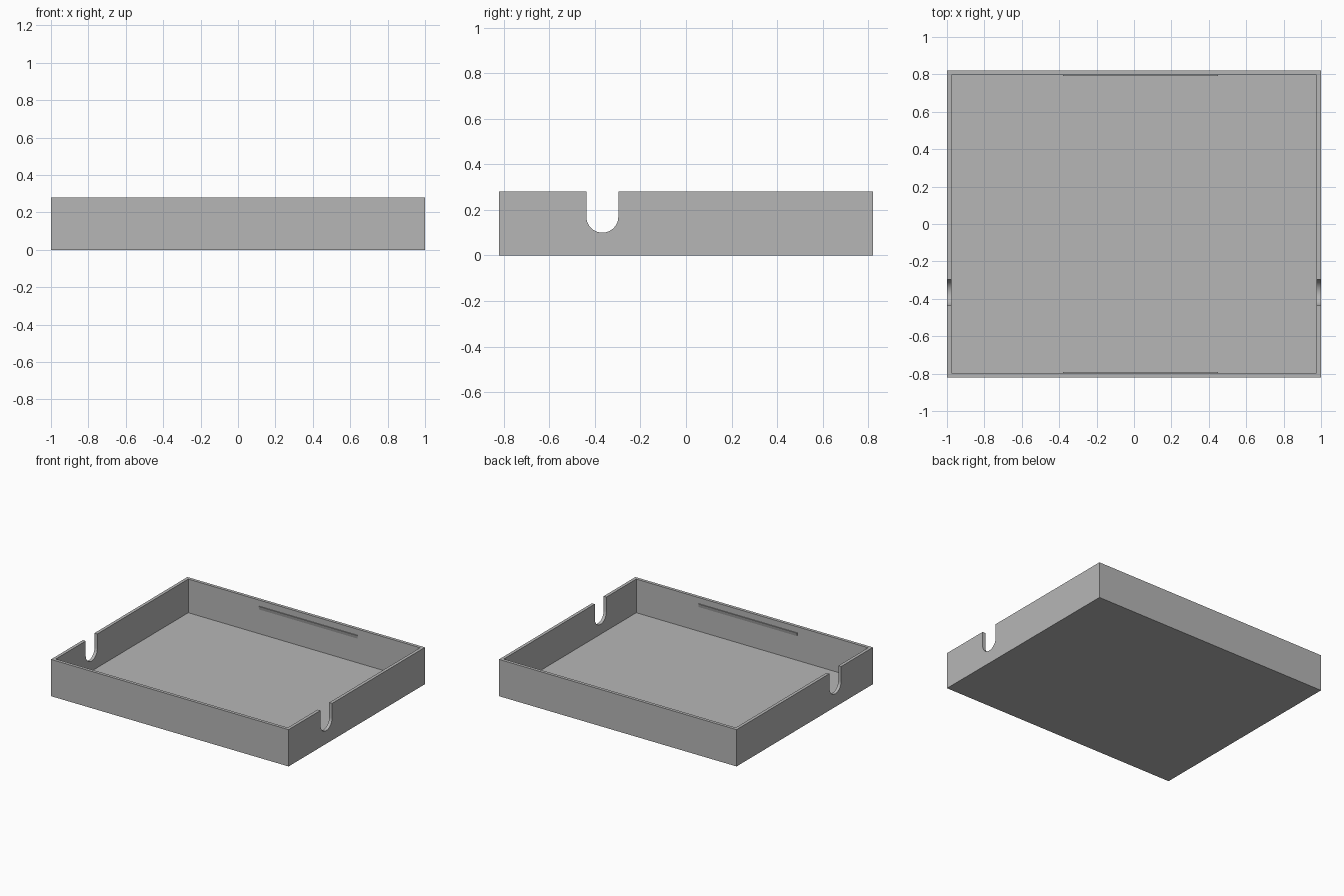
import bpy, bmesh, math
from mathutils import Vector

cube = bpy.data.objects.get("Cube")
if cube:
    bpy.data.objects.remove(cube, do_unlink=True)

HALF_X, HALF_Y, HEIGHT = 1.0, 0.82, 0.28
WALL = 0.024

grey = bpy.data.materials.new("light grey")
grey.use_nodes = True
colour = (0.47, 0.47, 0.47, 1)
grey.diffuse_color = colour
grey.node_tree.nodes["Principled BSDF"].inputs["Base Color"].default_value = colour


def finish(bm, name):
    bmesh.ops.recalc_face_normals(bm, faces=bm.faces)
    mesh = bpy.data.meshes.new(name)
    bm.to_mesh(mesh)
    bm.free()
    mesh.materials.append(grey)
    obj = bpy.data.objects.new(name, mesh)
    bpy.context.collection.objects.link(obj)
    return obj


def prism(name, profile, x0, x1):
    """Extrude a (y, z) profile along x."""
    bm = bmesh.new()
    face = bm.faces.new([bm.verts.new((x0, y, z)) for y, z in profile])
    ext = bmesh.ops.extrude_face_region(bm, geom=[face])
    verts = [g for g in ext["geom"] if isinstance(g, bmesh.types.BMVert)]
    bmesh.ops.translate(bm, verts=verts, vec=(x1 - x0, 0, 0))
    return finish(bm, name)


# Open tray: a box whose top is inset to the rim and pushed down to the floor
bm = bmesh.new()
bmesh.ops.create_cube(bm, size=1)
for v in bm.verts:
    v.co = Vector((v.co.x * 2 * HALF_X, v.co.y * 2 * HALF_Y, (v.co.z + 0.5) * HEIGHT))
top = max(bm.faces, key=lambda f: f.calc_center_median().z)
bmesh.ops.inset_region(bm, faces=[top], thickness=WALL, use_even_offset=True)
ext = bmesh.ops.extrude_face_region(bm, geom=[top])
verts = [g for g in ext["geom"] if isinstance(g, bmesh.types.BMVert)]
bmesh.ops.translate(bm, verts=verts, vec=(0, 0, WALL - HEIGHT))
if top.is_valid:
    bmesh.ops.delete(bm, geom=[top], context='FACES_ONLY')
tray = finish(bm, "tray")

# Round-bottomed cable notches cut through both side walls
NOTCH_Y, NOTCH_Z, RADIUS, STEPS = -0.367, 0.17, 0.07, 24
arc = [math.pi * (1 + i / STEPS) for i in range(STEPS + 1)]
slot = [(NOTCH_Y + RADIUS * math.cos(a), NOTCH_Z + RADIUS * math.sin(a)) for a in arc]
slot += [(NOTCH_Y + RADIUS, HEIGHT + 0.1), (NOTCH_Y - RADIUS, HEIGHT + 0.1)]
cutter = prism("notch_cutter", slot, -HALF_X - 0.1, HALF_X + 0.1)
cutter.hide_render = True

bpy.context.view_layer.objects.active = tray
cut = tray.modifiers.new("notches", 'BOOLEAN')
cut.operation = 'DIFFERENCE'
cut.solver = 'EXACT'
cut.object = cutter
bpy.ops.object.modifier_apply(modifier=cut.name)
bpy.data.objects.remove(cutter, do_unlink=True)

# Thin snap ridges, tapering downwards, inside the front and back walls
inner = HALF_Y - WALL
for name, side in (("front_snap_ridge", -1), ("back_snap_ridge", 1)):
    profile = [(side * (inner + 0.005), 0.234), (side * (inner - 0.006), 0.234),
               (side * inner, 0.208), (side * (inner + 0.005), 0.208)]
    prism(name, profile, -0.38, 0.45)

# Smooth notch curves, sharp corners elsewhere
bpy.ops.object.select_all(action='DESELECT')
tray.select_set(True)
bpy.context.view_layer.objects.active = tray
bpy.ops.object.shade_smooth_by_angle(angle=math.radians(30))
